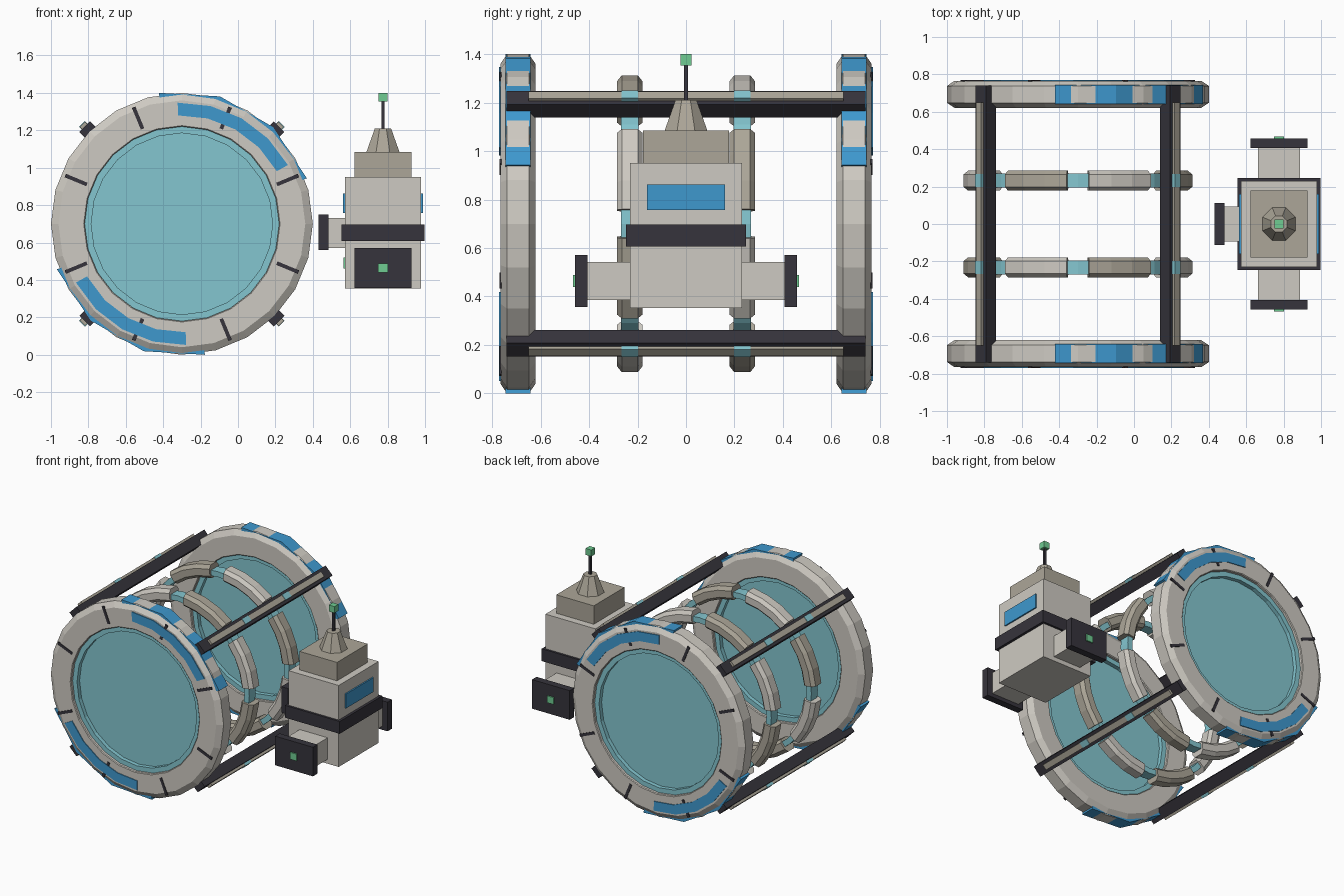
import bpy, bmesh
from math import sin, cos, radians, pi
from mathutils import Matrix, Vector

cube = bpy.data.objects.get("Cube")
if cube:
    bpy.data.objects.remove(cube, do_unlink=True)

CX, CZ = -0.3, 0.7      # gate axis
PX = 0.775              # probe axis


def material(name, rgb):
    lin = [(c / 255 / 12.92) if c < 11 else ((c / 255 + 0.055) / 1.055) ** 2.4 for c in rgb]
    m = bpy.data.materials.new(name)
    m.use_nodes = True
    m.diffuse_color = (*lin, 1)
    m.node_tree.nodes["Principled BSDF"].inputs["Base Color"].default_value = (*lin, 1)
    return m


hull = material("light hull grey", (206, 202, 194))
beige = material("warm beige grey", (172, 166, 152))
dark = material("charcoal", (54, 52, 60))
blue = material("panel blue", (62, 152, 206))
teal = material("glass teal", (132, 198, 208))
green = material("beacon green", (112, 204, 146))


def finish(name, bm, mat):
    bmesh.ops.recalc_face_normals(bm, faces=bm.faces)
    me = bpy.data.meshes.new(name)
    bm.to_mesh(me)
    bm.free()
    me.materials.append(mat)
    ob = bpy.data.objects.new(name, me)
    bpy.context.collection.objects.link(ob)
    return ob


def box(name, center, size, mat, angle=0.0):
    """Box whose local x points along the given angle in the xz plane."""
    bm = bmesh.new()
    bmesh.ops.create_cube(bm, size=1)
    m = Matrix.Translation(center) @ Matrix.Rotation(-angle, 4, 'Y') @ Matrix.Diagonal((*size, 1))
    bm.transform(m)
    return finish(name, bm, mat)


def radial(r, a, y):
    return Vector((CX + r * cos(a), y, CZ + r * sin(a)))


def sweep(name, section, mat, start=0, end=360, steps=24):
    """Sweep a closed (radius, y) section round the gate axis."""
    bm = bmesh.new()
    full = end - start == 360
    rows = []
    for i in range(steps + (0 if full else 1)):
        a = radians(start + (end - start) * i / steps)
        rows.append([bm.verts.new(radial(r, a, y)) for r, y in section])
    n = len(section)
    for i in range(steps):
        p, q = rows[i], rows[(i + 1) % len(rows)]
        for j in range(n):
            k = (j + 1) % n
            bm.faces.new((p[j], p[k], q[k], q[j]))
    if not full:
        bm.faces.new(rows[0])
        bm.faces.new(rows[-1])
    return finish(name, bm, mat)


def rect(r0, r1, y0, y1):
    return [(r0, y0), (r1, y0), (r1, y1), (r0, y1)]


def chamfered(r0, r1, y, h, c_in, c_out):
    """Rectangle with cut corners, chamfers given as (radial, axial)."""
    (ri, yi), (ro, yo) = c_in, c_out
    return [(r0, y - h + yi), (r0 + ri, y - h), (r1 - ro, y - h), (r1, y - h + yo),
            (r1, y + h - yo), (r1 - ro, y + h), (r0 + ri, y + h), (r0, y + h - yi)]


# End rings with glass, rim panels, face panels and ticks
for side, label in ((-1, "front"), (1, "back")):
    yc = side * 0.693
    face = side * 0.765
    sweep(label + "_ring", chamfered(0.52, 0.70, yc, 0.072, (0.005, 0.005), (0.04, 0.027)), hull)
    sweep(label + "_glass_frame", rect(0.485, 0.523, yc - 0.05, yc + 0.05), teal)
    bm = bmesh.new()
    bmesh.ops.create_cone(bm, cap_ends=True, segments=24, radius1=0.495, radius2=0.495, depth=0.04)
    bm.transform(Matrix.Translation((CX, yc, CZ)) @ Matrix.Rotation(pi / 2, 4, 'X'))
    finish(label + "_glass", bm, teal)
    for turn, where in ((0, "upper"), (180, "lower")):
        sweep(f"{label}_{where}_rim_panel", rect(0.66, 0.711, yc - 0.051, yc + 0.051),
              blue, 20 + turn, 100 + turn, 3)
        sweep(f"{label}_{where}_face_panel", rect(0.58, 0.648, face - side * 0.003, face + side * 0.006),
              blue, 29 + turn, 92 + turn, 4)
    for k in range(8):
        a = radians(22.5 + 45 * k)
        box(f"{label}_tick_{k + 1}", radial(0.612, a, face), (0.125, 0.008, 0.02), dark, a)

# Inner coil rings: thin core with eight alternating segments
for j, y in enumerate((-0.232, 0.232)):
    sweep(f"coil_core_{j + 1}", rect(0.54, 0.58, y - 0.037, y + 0.037), teal, steps=32)
    for i in range(8):
        sweep(f"coil_{j + 1}_segment_{i + 1}",
              chamfered(0.52, 0.615, y, 0.053, (0.02, 0.02), (0.025, 0.02)),
              beige if (i + j) % 2 else hull, 45 * i + 5.6, 45 * i + 39.4, 3)

# Four long bars with outer rails and teal clips
for k in range(4):
    a = radians(45 + 90 * k)
    box(f"bar_{k + 1}", radial(0.6975, a, 0), (0.075, 1.48, 0.08), dark, a)
    box(f"bar_rail_{k + 1}", radial(0.74, a, 0), (0.024, 1.3, 0.04), beige, a)
    for y in (-0.232, 0.232):
        box(f"bar_clip_{k + 1}", radial(0.741, a, y), (0.028, 0.07, 0.044), teal, a)


def span(name, x, y, z, mat):
    """Box between limits, with x measured from the probe axis."""
    lo, hi = Vector((PX + x[0], y[0], z[0])), Vector((PX + x[1], y[1], z[1]))
    return box(name, (lo + hi) / 2, hi - lo, mat)


def sym(h):
    return (-h, h)


# Probe body
span("probe_body", sym(0.203), sym(0.231), (0.353, 0.95), hull)
span("probe_band", sym(0.222), sym(0.247), (0.607, 0.697), dark)
span("probe_head", sym(0.152), sym(0.178), (0.95, 1.085), beige)
for s in (-1, 1):
    box("probe_window", (PX + s * 0.206, 0, 0.81), (0.014, 0.32, 0.105), blue)

# Antenna
bm = bmesh.new()
bmesh.ops.create_cone(bm, cap_ends=True, segments=8, radius1=0.095, radius2=0.047, depth=0.125)
bm.transform(Matrix.Translation((PX, 0, 1.1475)) @ Matrix.Rotation(pi / 8, 4, 'Z'))
finish("antenna_base", bm, beige)
span("antenna_mast", sym(0.008), sym(0.008), (1.2, 1.36), dark)
span("antenna_beacon", sym(0.023), sym(0.023), (1.353, 1.4), green)

# Front and back docking arms
for s, label in ((-1, "front"), (1, "back")):
    for part, half, y, depth, height, mat in (("arm", 0.113, 0.315, 0.19, 0.158, hull),
                                              ("arm_plate", 0.153, 0.432, 0.052, 0.213, dark),
                                              ("arm_light", 0.026, 0.46, 0.014, 0.05, green)):
        box(f"{label}_{part}", (PX, s * y, 0.464), (2 * half, depth, height), mat)

# Side arm reaching towards the gate
span("side_arm", (-0.295, -0.2), sym(0.093), (0.572, 0.73), hull)
span("side_arm_plate", (-0.345, -0.292), sym(0.113), (0.56, 0.75), dark)
span("side_light", (-0.21, -0.2), sym(0.03), (0.46, 0.52), green)
